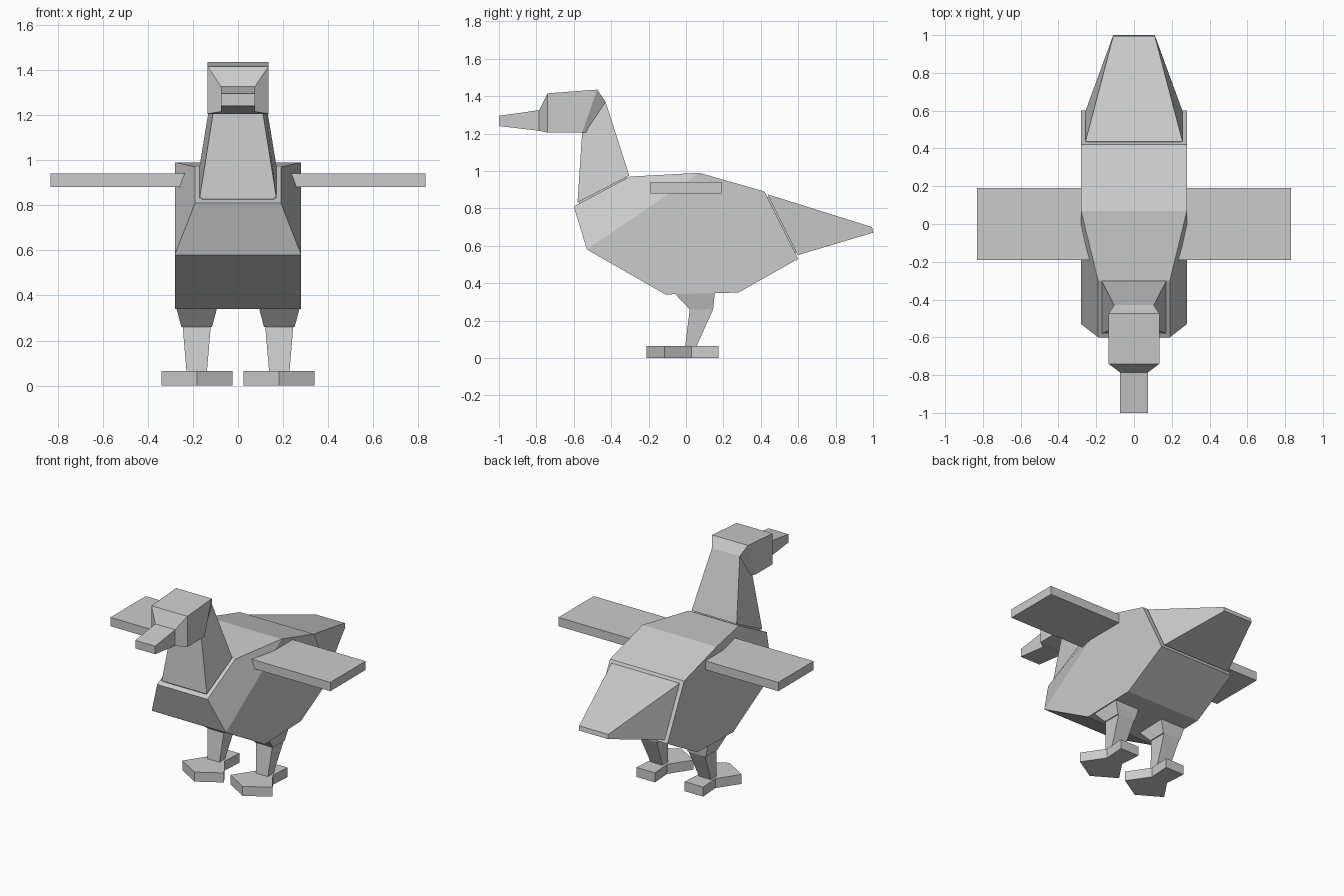
import bpy, bmesh


def finish(name, bm):
    bmesh.ops.recalc_face_normals(bm, faces=bm.faces)
    mesh = bpy.data.meshes.new(name)
    bm.to_mesh(mesh)
    bm.free()
    obj = bpy.data.objects.new(name, mesh)
    bpy.context.collection.objects.link(obj)
    return obj


def loft(name, rings, cx=0.0):
    """Skin four-sided rings; a ring is two (y, z, half width) points."""
    bm = bmesh.new()
    loops = []
    for (y1, z1, w1), (y2, z2, w2) in rings:
        loops.append([bm.verts.new(p) for p in (
            (cx - w1, y1, z1), (cx + w1, y1, z1), (cx + w2, y2, z2), (cx - w2, y2, z2))])
    for a, b in zip(loops, loops[1:]):
        for i in range(4):
            j = (i + 1) % 4
            bm.faces.new((a[i], a[j], b[j], b[i]))
    bm.faces.new(loops[0])
    bm.faces.new(loops[-1])
    return finish(name, bm)


def prism(name, outline, z0, z1):
    """Extrude an (x, y) outline upward."""
    bm = bmesh.new()
    face = bm.faces.new([bm.verts.new((x, y, z0)) for x, y in outline])
    ext = bmesh.ops.extrude_face_region(bm, geom=[face])
    for v in ext["geom"]:
        if isinstance(v, bmesh.types.BMVert):
            v.co.z = z1
    return finish(name, bm)


# Body: side profile (y, z, half width), narrowed at the upper chest
profile = [(-0.60, 0.81, 0.19), (-0.30, 0.97, 0.19), (0.07, 0.99, 0.28), (0.42, 0.89, 0.28),
           (0.60, 0.53, 0.28), (0.28, 0.35, 0.28), (-0.11, 0.34, 0.28), (-0.53, 0.58, 0.28)]
bm = bmesh.new()
sides = [[bm.verts.new((s * w, y, z)) for y, z, w in profile] for s in (-1, 1)]
for side in sides:
    bm.faces.new(side[2:])
    bm.faces.new((side[0], side[1], side[2], side[7]))
for i in range(8):
    j = (i + 1) % 8
    bm.faces.new((sides[0][i], sides[0][j], sides[1][j], sides[1][i]))
finish("body", bm)

# Neck, with a slim stub that leaves a groove above the body
loft("neck", [((-0.57, 0.82, 0.16), (-0.315, 0.956, 0.16)),
              ((-0.575, 0.835, 0.16), (-0.32, 0.97, 0.16)),
              ((-0.58, 0.832, 0.17), (-0.303, 0.975, 0.17)),
              ((-0.555, 1.21, 0.11), (-0.43, 1.37, 0.105))])

# Head, tapering to the neck behind and to the beak in front
loft("head", [((-0.53, 1.205, 0.11), (-0.43, 1.37, 0.105)),
              ((-0.555, 1.205, 0.135), (-0.475, 1.435, 0.135)),
              ((-0.74, 1.205, 0.135), (-0.74, 1.415, 0.135)),
              ((-0.785, 1.215, 0.075), (-0.785, 1.325, 0.075))])
loft("beak", [((-0.785, 1.215, 0.075), (-0.785, 1.325, 0.075)),
              ((-1.0, 1.24, 0.075), (-1.0, 1.295, 0.075))])

# Tail, with the same groove
loft("tail", [((0.578, 0.56, 0.245), (0.43, 0.86, 0.245)),
              ((0.59, 0.565, 0.245), (0.445, 0.86, 0.245)),
              ((0.597, 0.55, 0.257), (0.436, 0.875, 0.257)),
              ((1.0, 0.67, 0.11), (0.995, 0.70, 0.11))])

# Wings, legs and feet on both sides
foot = [(0, -0.21), (0.158, -0.115), (0.06, 0.03), (0.07, 0.175),
        (-0.07, 0.175), (-0.06, 0.03), (-0.158, -0.115)]
for s, label in ((-1, "left"), (1, "right")):
    prism(label + "_wing", [(s * x, y) for x, y in
          ((0.22, -0.19), (0.83, -0.19), (0.83, 0.19), (0.22, 0.19))], 0.88, 0.94)
    loft(label + "_thigh", [((-0.07, 0.355, 0.093), (0.155, 0.355, 0.093)),
                            ((0.02, 0.26, 0.068), (0.145, 0.26, 0.068))], s * 0.183)
    loft(label + "_shin", [((0.02, 0.26, 0.062), (0.145, 0.26, 0.062)),
                           ((-0.005, 0.06, 0.045), (0.055, 0.06, 0.045))], s * 0.183)
    prism(label + "_foot", [(s * 0.182 + x, y) for x, y in foot], 0.0, 0.065)
